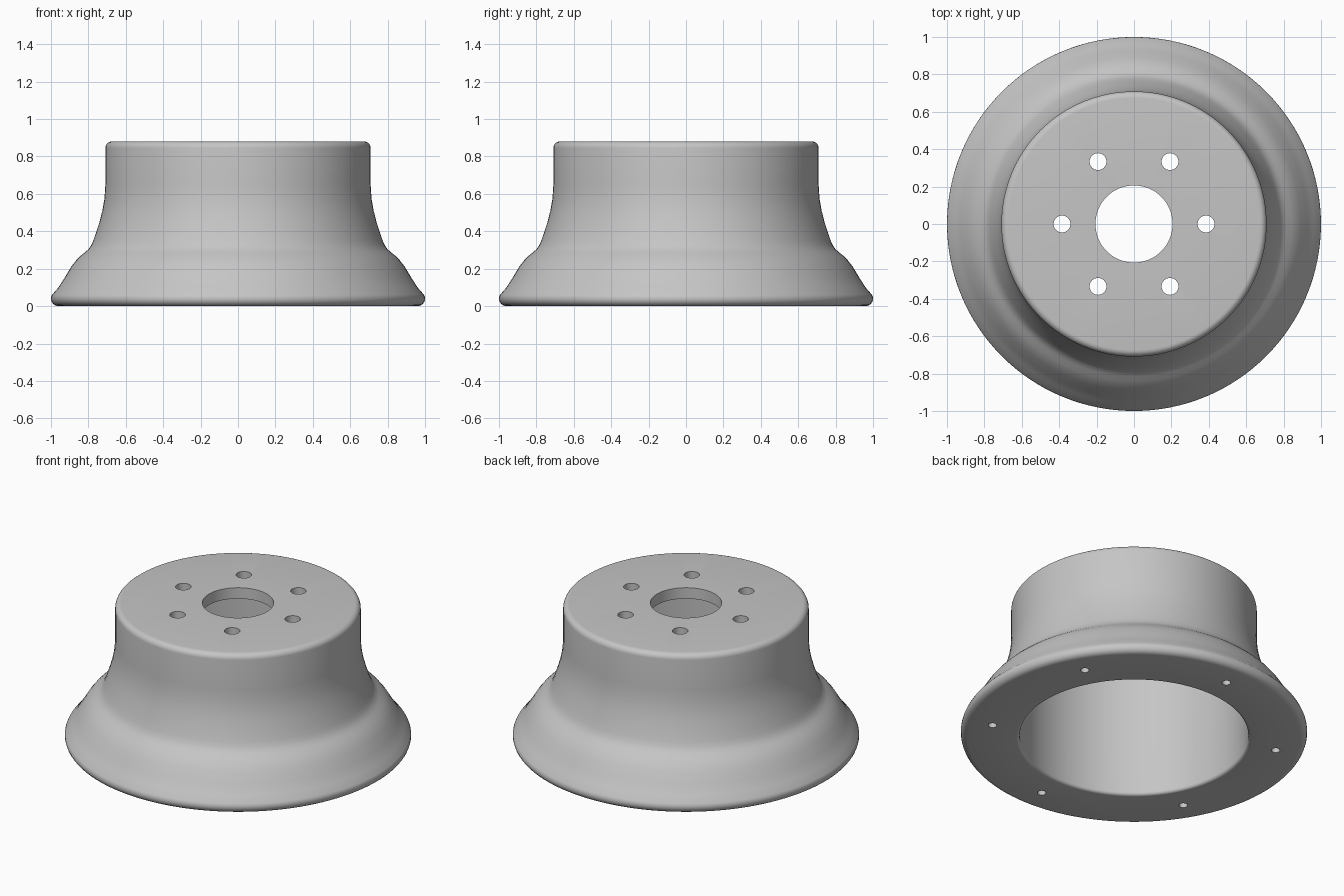
import bpy, bmesh
from math import sin, cos, pi, radians
from mathutils import Matrix, Vector

cube = bpy.data.objects.get("Cube")
if cube:
    bpy.data.objects.remove(cube, do_unlink=True)

HEIGHT = 0.88
PLATE = 0.07      # thickness of the mounting face
BORE = 0.66       # inner wall radius
SEGMENTS = 128

metal = bpy.data.materials.new("grey_metal")
metal.use_nodes = True
grey = (0.56, 0.56, 0.56, 1)
metal.diffuse_color = grey
metal.node_tree.nodes["Principled BSDF"].inputs["Base Color"].default_value = grey


def arc(r, z, size, start, end, steps=6):
    """Points of a rounded corner, angles in degrees."""
    angles = [radians(start + (end - start) * i / steps) for i in range(steps + 1)]
    return [(r + size * cos(a), z + size * sin(a)) for a in angles]


def make_object(name, bm):
    bmesh.ops.recalc_face_normals(bm, faces=bm.faces)
    mesh = bpy.data.meshes.new(name)
    bm.to_mesh(mesh)
    bm.free()
    mesh.materials.append(metal)
    obj = bpy.data.objects.new(name, mesh)
    bpy.context.collection.objects.link(obj)
    return obj


def lathe(name, profile):
    """Revolve a closed (radius, height) outline around z."""
    bm = bmesh.new()
    verts = [bm.verts.new((r, 0, z)) for r, z in profile]
    edges = [bm.edges.new((v, verts[i - 1])) for i, v in enumerate(verts)]
    bmesh.ops.spin(bm, geom=verts + edges, cent=(0, 0, 0), axis=(0, 0, 1),
                   angle=2 * pi, steps=SEGMENTS)
    bmesh.ops.remove_doubles(bm, verts=bm.verts, dist=0.0005)
    return make_object(name, bm)


def add_drill_ring(bm, ring, radius, bottom, top, start):
    """Six drill cylinders spaced evenly on a ring."""
    for i in range(6):
        a = radians(start + 60 * i)
        place = Vector((ring * cos(a), ring * sin(a), (bottom + top) / 2))
        bmesh.ops.create_cone(bm, cap_ends=True, segments=32, radius1=radius,
                              radius2=radius, depth=top - bottom,
                              matrix=Matrix.Translation(place))


# Outline: rim, flared skirt, waist, straight drum, mounting face, inner bore
profile = arc(0.96, 0.04, 0.04, -90, 33)
profile += [(0.96, 0.10), (0.925, 0.155), (0.89, 0.213), (0.865, 0.245),
            (0.84, 0.27), (0.815, 0.29), (0.797, 0.307), (0.784, 0.327),
            (0.773, 0.352), (0.76, 0.39), (0.742, 0.445), (0.725, 0.51),
            (0.714, 0.575), (0.709, 0.65)]
profile += arc(0.674, HEIGHT - 0.035, 0.035, 0, 90)
profile += [(0.206, HEIGHT), (0.206, HEIGHT - PLATE), (BORE, HEIGHT - PLATE)]
profile += arc(BORE + 0.02, 0.02, 0.02, 180, 270)
hub = lathe("brake_drum_hub", profile)

# Bolt holes through the face, blind screw holes under the rim
bm = bmesh.new()
add_drill_ring(bm, 0.385, 0.045, HEIGHT - PLATE - 0.05, HEIGHT + 0.05, 0)
add_drill_ring(bm, 0.83, 0.025, -0.05, 0.15, 30)
drills = make_object("hole_cutters", bm)
drills.hide_render = True

cut = hub.modifiers.new("holes", "BOOLEAN")
cut.operation = "DIFFERENCE"
cut.solver = "EXACT"
cut.object = drills
bpy.ops.object.select_all(action="DESELECT")
bpy.context.view_layer.objects.active = hub
hub.select_set(True)
bpy.ops.object.modifier_apply(modifier=cut.name)
bpy.data.objects.remove(drills, do_unlink=True)
bpy.ops.object.shade_smooth_by_angle(angle=radians(35))
